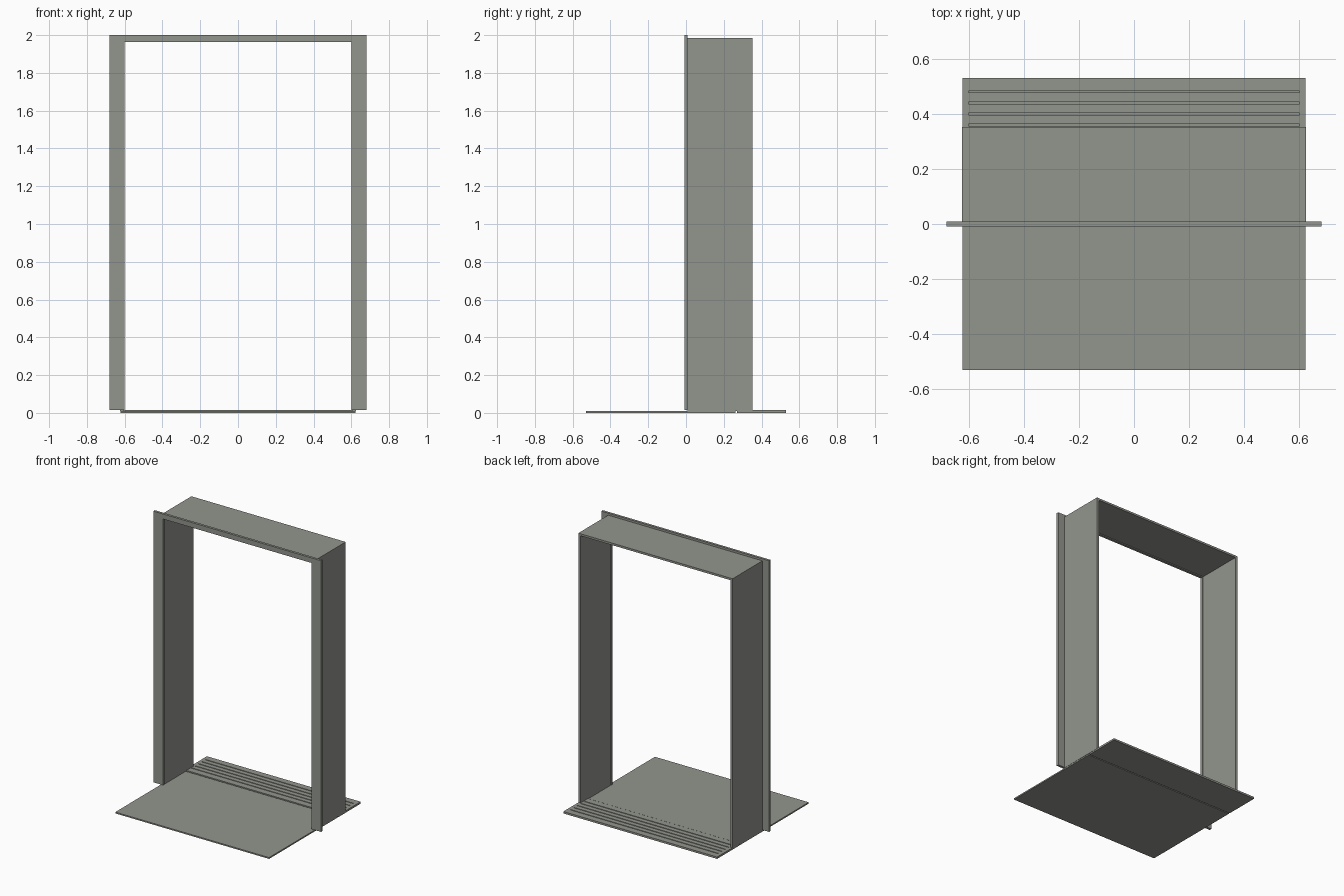
import bpy
import bmesh
from mathutils import Matrix, Vector

cube = bpy.data.objects.get("Cube")
if cube:
    bpy.data.objects.remove(cube, do_unlink=True)

steel = bpy.data.materials.new("warm grey steel")
steel.use_nodes = True
colour = (0.29, 0.30, 0.27, 1.0)
steel.diffuse_color = colour
steel.node_tree.nodes["Principled BSDF"].inputs["Base Color"].default_value = colour


def boxes(name, spans):
    """One object made of boxes, each given as x, y and z ranges."""
    bm = bmesh.new()
    for span in spans:
        low, high = (Vector(ends) for ends in zip(*span))
        place = Matrix.Translation((low + high) / 2) @ Matrix.Diagonal((*(high - low), 1))
        bmesh.ops.create_cube(bm, size=1, matrix=place)
    mesh = bpy.data.meshes.new(name)
    bm.to_mesh(mesh)
    bm.free()
    mesh.materials.append(steel)
    obj = bpy.data.objects.new(name, mesh)
    bpy.context.collection.objects.link(obj)
    return obj


TRIM = 0.009      # half thickness of the front trim
BACK = 0.353      # rear edge of the jambs
FLOOR_TOP = 0.01
SILL_TOP = 0.014

# Side jambs and their front trim strips
for side, s in (("left", 1), ("right", -1)):
    boxes(side + "_jamb", [(sorted((s * 0.607, s * 0.625)), (TRIM, BACK), (FLOOR_TOP, 1.97))])
    boxes(side + "_trim", [(sorted((s * 0.6, s * 0.68)), (-TRIM, TRIM), (SILL_TOP, 1.963))])

# Head of the opening
boxes("head_panel", [((-0.625, 0.625), (TRIM, BACK), (1.97, 1.985))])
boxes("head_trim", [((-0.68, 0.68), (-TRIM, TRIM), (1.963, 2.0))])

# Floor plate and grooved threshold
boxes("floor_plate", [((-0.623, 0.623), (-0.53, 0.262), (0, FLOOR_TOP))])
sill = boxes("threshold", [((-0.623, 0.623), (0.27, 0.53), (0, SILL_TOP))])
grooves = [0.32 + 0.04 * i for i in range(5)]
cutter = boxes("groove_cutter", [((-0.6, 0.6), (y - 0.0035, y + 0.0035), (0.004, 0.03))
                                 for y in grooves])
cutter.hide_render = True

# Cut the grooves, then drop the cutter
cut = sill.modifiers.new("grooves", "BOOLEAN")
cut.operation = "DIFFERENCE"
cut.solver = "EXACT"
cut.object = cutter
bpy.context.view_layer.objects.active = sill
bpy.ops.object.modifier_apply(modifier=cut.name)
bpy.data.objects.remove(cutter, do_unlink=True)
